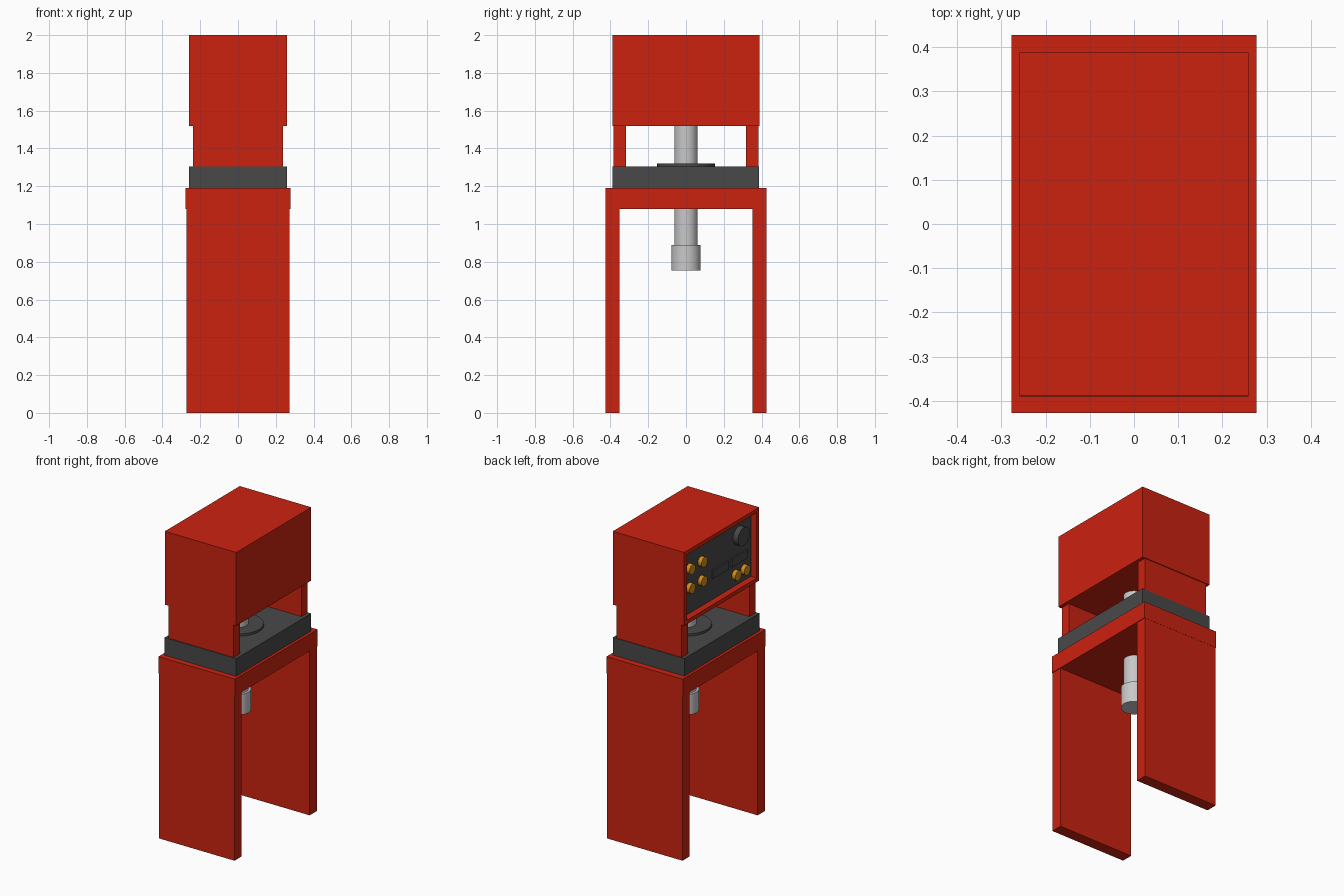
import bpy
import bmesh
import math

old = bpy.data.objects.get("Cube")
if old:
    bpy.data.objects.remove(old, do_unlink=True)


def material(name, rgb):
    m = bpy.data.materials.new(name)
    m.use_nodes = True
    m.diffuse_color = (*rgb, 1)
    m.node_tree.nodes["Principled BSDF"].inputs["Base Color"].default_value = (*rgb, 1)
    return m


RED = material("red_paint", (0.6, 0.016, 0.005))
GREY = material("dark_grey", (0.066, 0.066, 0.066))
STEEL = material("steel", (0.58, 0.58, 0.58))
GOLD = material("amber", (0.66, 0.27, 0.01))


def box(name, mat, x, y, z):
    """Box from (low, high) ranges on each axis."""
    bpy.ops.mesh.primitive_cube_add(size=1, location=[sum(r) / 2 for r in (x, y, z)])
    ob = bpy.context.object
    ob.name = name
    ob.scale = [r[1] - r[0] for r in (x, y, z)]
    bpy.ops.object.transform_apply(location=True, rotation=False, scale=True)
    ob.data.materials.append(mat)
    return ob


def cylinder(name, mat, radius, depth, location, sideways=False):
    turn = (0, math.pi / 2, 0) if sideways else (0, 0, 0)
    bpy.ops.mesh.primitive_cylinder_add(vertices=32, radius=radius, depth=depth,
                                        location=location, rotation=turn)
    ob = bpy.context.object
    ob.name = name
    ob.data.materials.append(mat)
    bpy.ops.object.shade_smooth_by_angle(angle=math.radians(40))
    return ob


# Stand: two wide legs and a table top
box("table_top", RED, (-0.277, 0.277), (-0.427, 0.427), (1.08, 1.19))
for side, word in ((-1, "front"), (1, "back")):
    box(word + "_leg", RED, (-0.273, 0.273), sorted((side * 0.352, side * 0.426)), (0, 1.08))
    box(word + "_pillar", RED, (-0.237, 0.237), sorted((side * 0.318, side * 0.383)), (1.305, 1.52))

# Grey bed with the spindle through it
box("bed", GREY, (-0.259, 0.259), (-0.39, 0.387), (1.19, 1.305))
cylinder("bed_ring", GREY, 0.153, 0.015, (0, 0, 1.3125))
cylinder("spindle", STEEL, 0.062, 0.64, (0, 0, 1.2))
cylinder("spindle_collar", STEEL, 0.078, 0.135, (0, 0, 0.8225))

# Head with a recessed control panel in its -x side
head = box("head", RED, (-0.259, 0.259), (-0.388, 0.388), (1.52, 2))
head.data.materials.append(GREY)
bm = bmesh.new()
bm.from_mesh(head.data)
panel = min(bm.faces, key=lambda f: f.calc_center_median().x)
bmesh.ops.inset_individual(bm, faces=[panel], thickness=0.037)
bmesh.ops.inset_individual(bm, faces=[panel], thickness=0.0001)
panel.material_index = 1
bmesh.ops.translate(bm, verts=panel.verts, vec=(0.043, 0, 0))
bm.to_mesh(head.data)
bm.free()

# Controls on the panel
PANEL_X = -0.216
knobs = [(y, z) for y in (0.277, 0.153) for z in (1.842, 1.717)]
knobs += [(-0.197, 1.62), (-0.29, 1.62)]
for i, (y, z) in enumerate(knobs):
    cylinder(f"knob_{i + 1}", GOLD, 0.032, 0.026, (PANEL_X - 0.013, y, z), True)
cylinder("dial", GREY, 0.06, 0.036, (PANEL_X - 0.018, -0.239, 1.862), True)
for i, y in enumerate((-0.038, -0.238)):
    box(f"display_{i + 1}", GREY, (PANEL_X - 0.009, PANEL_X),
        (y - 0.08, y + 0.08), (1.685, 1.74))
